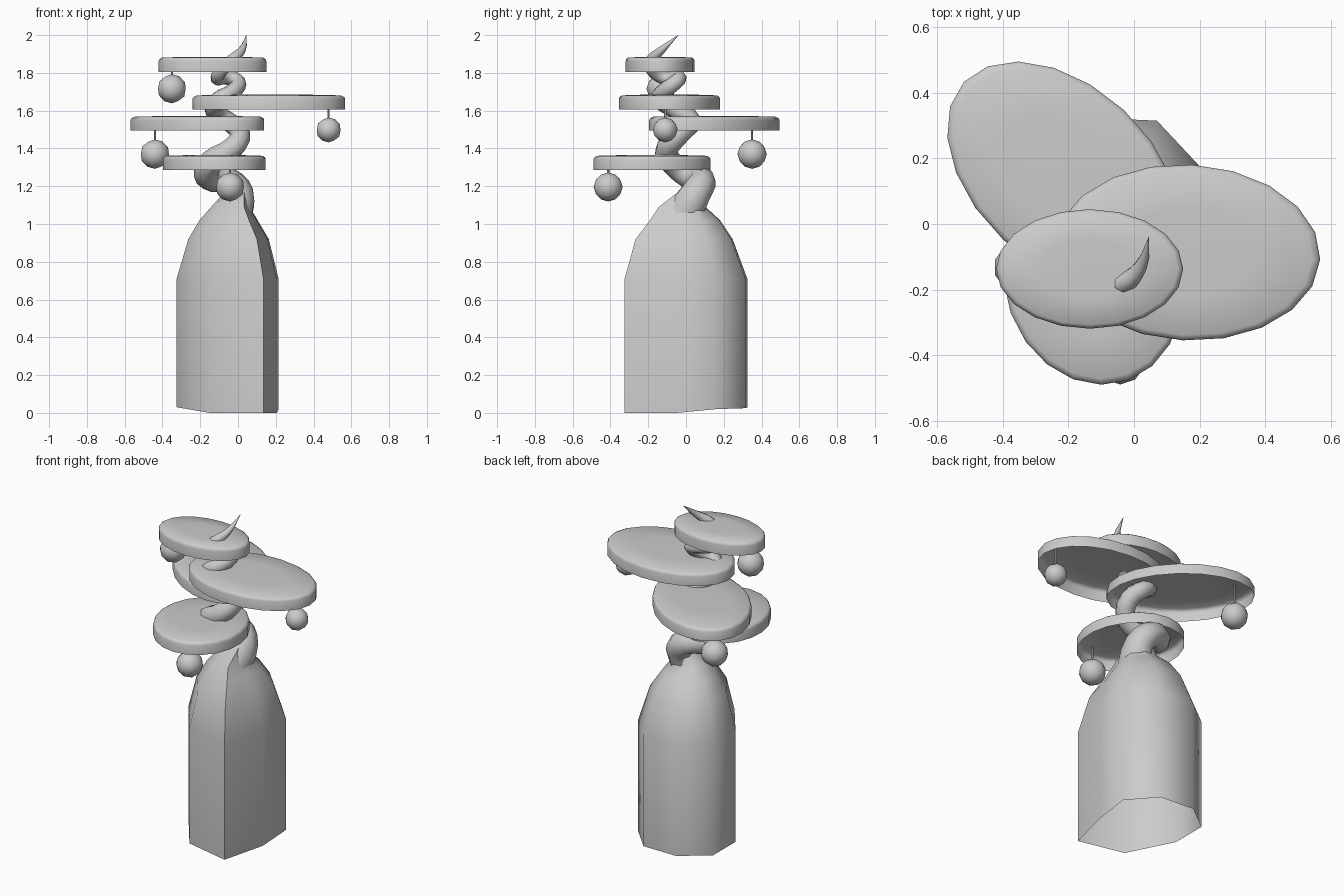
import bpy, bmesh, math
from mathutils import Vector, Matrix

if "Cube" in bpy.data.objects:
    bpy.data.objects.remove(bpy.data.objects["Cube"])


def finish(bm, name, angle=50):
    bmesh.ops.recalc_face_normals(bm, faces=bm.faces)
    me = bpy.data.meshes.new(name)
    bm.to_mesh(me)
    bm.free()
    ob = bpy.data.objects.new(name, me)
    bpy.context.collection.objects.link(ob)
    smooth(ob, angle)
    return ob


def smooth(ob, angle):
    bpy.ops.object.select_all(action='DESELECT')
    ob.select_set(True)
    bpy.context.view_layer.objects.active = ob
    bpy.ops.object.shade_smooth_by_angle(angle=math.radians(angle))


def loft(bm, rings):
    """Bridge closed rings of equal length; ends stay open."""
    loops = [[bm.verts.new(p) for p in ring] for ring in rings]
    n = len(loops[0])
    for a, b in zip(loops, loops[1:]):
        for i in range(n):
            bm.faces.new((a[i], a[(i + 1) % n], b[(i + 1) % n], b[i]))
    return loops


# Trunk: irregular eight-sided shell, open below, narrowing to a neck
base = [(.135, -.325, 0), (.205, -.05, 0), (.215, .16, .02), (.07, .315, .025),
        (-.16, .325, .03), (-.325, .2, .03), (-.325, -.02, .03), (-.15, -.26, 0)]
cx, cy = -.055, 0
# height, scale, centre x, centre y
levels = [(.71, 1, cx, cy), (.92, .79, -.05, -.01), (1.02, .57, -.05, -.005),
          (1.09, .38, -.04, -.02), (1.17, .22, -.01, .03)]
rings = [base]
for z, s, ox, oy in levels:
    rings.append([(ox + (x - cx) * s, oy + (y - cy) * s, z) for x, y, _ in base])
bm = bmesh.new()
loft(bm, rings)
finish(bm, "trunk", 60)

# Twisting stem: spiral tube tapering to a horn-like tip (x, y, z, radius)
path = [(-.03, -.02, 1.04, .11), (0, .05, 1.16, .085), (-.06, .085, 1.23, .072),
        (-.16, .02, 1.25, .07), (-.14, -.08, 1.33, .065), (-.03, -.10, 1.40, .06),
        (.01, -.03, 1.48, .055), (-.06, .03, 1.55, .05), (-.13, -.05, 1.60, .047),
        (-.10, -.14, 1.66, .045), (-.03, -.12, 1.70, .043), (.0, -.05, 1.755, .04),
        (-.06, -.04, 1.775, .038), (-.11, -.11, 1.77, .036), (-.08, -.18, 1.82, .035),
        (-.03, -.18, 1.87, .032), (.02, -.13, 1.92, .021), (.045, -.04, 2.0, .001)]
cu = bpy.data.curves.new("twisting_stem", 'CURVE')
cu.dimensions = '3D'
cu.bevel_depth = 1
cu.bevel_resolution = 2
cu.resolution_u = 3
sp = cu.splines.new('BEZIER')
sp.bezier_points.add(len(path) - 1)
for bp, (x, y, z, r) in zip(sp.bezier_points, path):
    bp.co = (x, y, z)
    bp.radius = r
    bp.handle_left_type = bp.handle_right_type = 'AUTO'
stem = bpy.data.objects.new("twisting_stem", cu)
bpy.context.collection.objects.link(stem)
bpy.ops.object.select_all(action='DESELECT')
stem.select_set(True)
bpy.context.view_layer.objects.active = stem
bpy.ops.object.convert(target='MESH')
smooth(bpy.context.view_layer.objects.active, 60)


# Leaf caps: shallow elliptical lids, hollow below
def cap(name, center, radii, deg, h):
    m = Matrix.Translation(center) @ Matrix.Rotation(math.radians(deg), 4, 'Z')
    n = 20
    prof = [(1, 0), (1, .72), (.985, .85), (.94, .95), (.5, 1.0)]
    rings = [[m @ Vector((radii[0] * s * math.cos(2 * math.pi * i / n),
                          radii[1] * s * math.sin(2 * math.pi * i / n), z * h))
              for i in range(n)] for s, z in prof]
    bm = bmesh.new()
    loops = loft(bm, rings)
    bm.faces.new(loops[-1])
    finish(bm, name)


# Hanging fruit: faceted ball on a thin stalk
def fruit(name, x, y, z, r, top):
    bm = bmesh.new()
    bmesh.ops.create_icosphere(bm, subdivisions=2, radius=r,
                               matrix=Matrix.Translation((x, y, z)))
    finish(bm, name, 60)
    bm = bmesh.new()
    z0 = z + r * .9
    bmesh.ops.create_cone(bm, cap_ends=True, segments=6, radius1=.006, radius2=.006,
                          depth=top - z0, matrix=Matrix.Translation((x, y, (top + z0) / 2)))
    finish(bm, name + "_stalk")


# centre, radii, rotation, height, fruit (x, y, z, radius)
parts = [((-.125, -.18, 1.285), (.315, .267), -70, .08, (-.042, -.412, 1.196, .077)),
         ((-.215, .15, 1.495), (.415, .27), -43, .077, (-.44, .35, 1.37, .078)),
         ((.163, -.087, 1.605), (.405, .268), -3, .08, (.48, -.11, 1.498, .066)),
         ((-.135, -.137, 1.805), (.285, .182), 0, .08, (-.35, -.132, 1.716, .077))]
for i, (c, rad, deg, h, f) in enumerate(parts, 1):
    cap(f"leaf_cap_{i}", c, rad, deg, h)
    fruit(f"fruit_{i}", *f, c[2] + h * .95)
